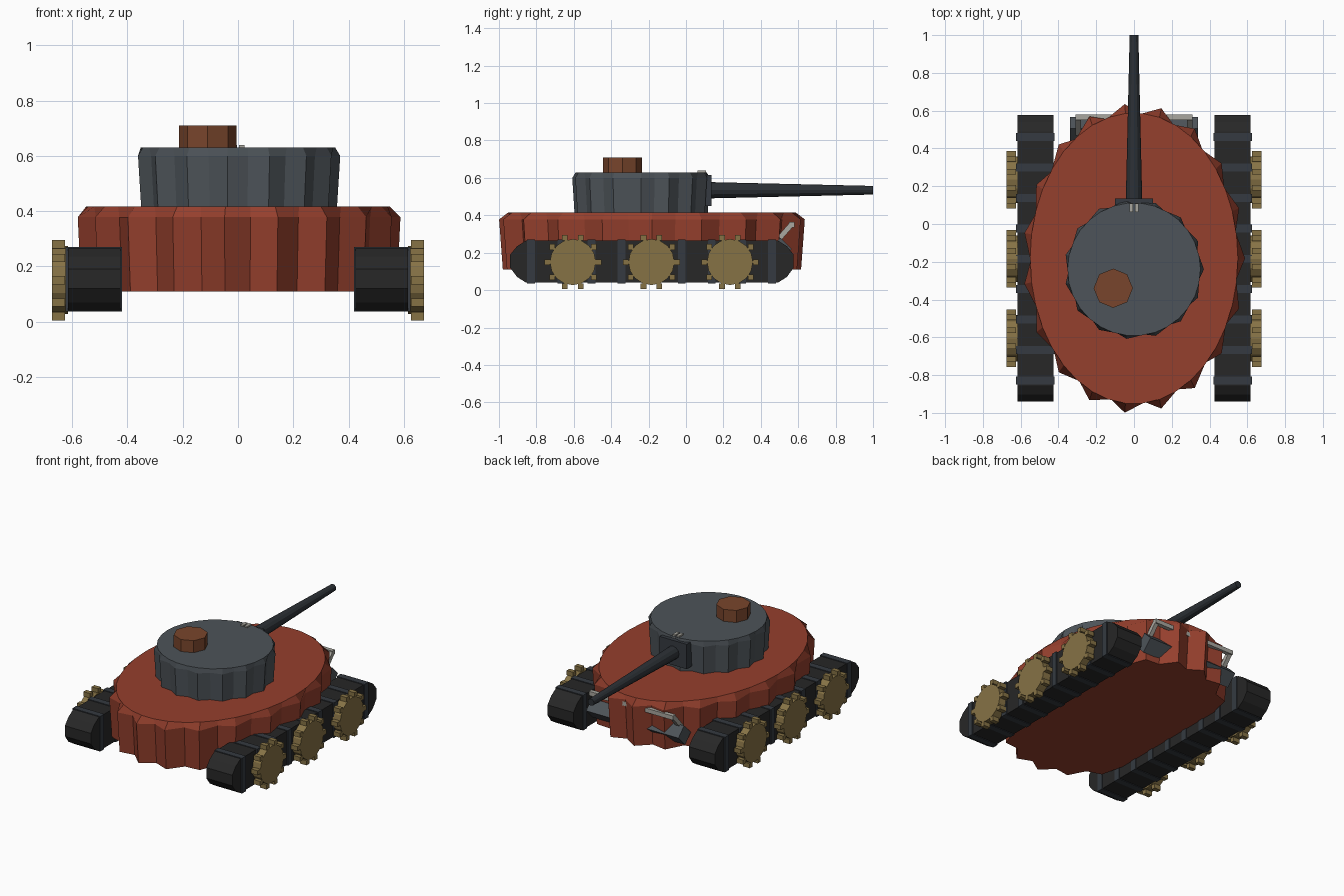
import bpy, bmesh, math
from mathutils import Matrix, Vector

if "Cube" in bpy.data.objects:
    bpy.data.objects.remove(bpy.data.objects["Cube"])


def mat(name, r, g, b):
    m = bpy.data.materials.new(name)
    m.diffuse_color = (r, g, b, 1)
    m.use_nodes = True
    m.node_tree.nodes["Principled BSDF"].inputs["Base Color"].default_value = m.diffuse_color
    return m


RED = mat("hull_red", 0.30, 0.05, 0.026)
STEEL = mat("turret_grey", 0.075, 0.088, 0.10)
RUBBER = mat("track_black", 0.02, 0.02, 0.02)
BAND = mat("band_grey", 0.035, 0.042, 0.052)
GUN = mat("gun_dark", 0.025, 0.03, 0.036)
BRASS = mat("wheel_brass", 0.24, 0.17, 0.06)
RUST = mat("hatch_rust", 0.19, 0.06, 0.025)
PALE = mat("handle_pale", 0.40, 0.39, 0.35)


def finish(bm, name, material):
    bmesh.ops.recalc_face_normals(bm, faces=bm.faces)
    me = bpy.data.meshes.new(name)
    bm.to_mesh(me)
    bm.free()
    me.materials.append(material)
    ob = bpy.data.objects.new(name, me)
    bpy.context.collection.objects.link(ob)
    return ob


def add_box(bm, loc, size, rot=Matrix.Identity(4)):
    m = Matrix.Translation(loc) @ rot @ Matrix.Diagonal((*size, 1))
    bmesh.ops.create_cube(bm, size=1, matrix=m)


def add_cyl(bm, loc, r1, r2, depth, sides, rot=Matrix.Identity(4)):
    bmesh.ops.create_cone(bm, cap_ends=True, segments=sides, radius1=r1, radius2=r2,
                          depth=depth, matrix=Matrix.Translation(loc) @ rot)


def box(name, loc, size, material, rot=Matrix.Identity(4)):
    bm = bmesh.new()
    add_box(bm, loc, size, rot)
    return finish(bm, name, material)


def bar(name, a, b, width, material):
    a, b = Vector(a), Vector(b)
    rot = (b - a).to_track_quat('Z', 'Y').to_matrix().to_4x4()
    return box(name, (a + b) / 2, (width, width, (b - a).length), material, rot)


def fluted_shell(name, cy, teeth, rings, material):
    """rings: (z, peak rx, peak ry, valley factor), joined bottom to top"""
    bm = bmesh.new()
    n = teeth * 2
    loops = []
    for z, rx, ry, valley in rings:
        loop = []
        for i in range(n):
            a = i * math.tau / n
            k = valley if i % 2 else 1
            loop.append(bm.verts.new((rx * k * math.cos(a), cy + ry * k * math.sin(a), z)))
        loops.append(loop)
    for lo, hi in zip(loops, loops[1:]):
        for i in range(n):
            j = (i + 1) % n
            bm.faces.new((lo[i], lo[j], hi[j], hi[i]))
    bm.faces.new(loops[0][::-1])
    bm.faces.new(loops[-1])
    return finish(bm, name, material)


# Fluted oval hull and round turret
fluted_shell("hull", -0.182, 19, [(0.11, 0.575, 0.80, 0.925), (0.378, 0.588, 0.82, 0.925),
                                  (0.416, 0.55, 0.77, 1.0)], RED)
fluted_shell("turret", -0.24, 15, [(0.41, 0.358, 0.358, 0.93), (0.60, 0.37, 0.37, 0.93),
                                   (0.63, 0.352, 0.352, 1.0)], STEEL)

# Hatch on the turret roof
bm = bmesh.new()
add_cyl(bm, (-0.11, -0.34, 0.665), 0.104, 0.104, 0.09, 8)
finish(bm, "roof_hatch", RUST)

# Gun, its mount and the small sight
ROT_Y = Matrix.Rotation(-math.pi / 2, 4, 'X')
bm = bmesh.new()
add_cyl(bm, (0, 0.53, 0.534), 0.045, 0.023, 0.94, 12, ROT_Y)
finish(bm, "gun_barrel", GUN)
box("gun_mount", (0, 0.10, 0.533), (0.20, 0.07, 0.165), BAND)
for x in (-0.014, 0.014):
    box("gun_sight", (x, 0.085, 0.622), (0.02, 0.045, 0.035), PALE)

# Running gear on both sides
end = [(0.86, 0.265), (0.908, 0.235), (0.945, 0.19), (0.945, 0.12), (0.908, 0.07), (0.86, 0.04)]
TRACK_MID = -0.182
outline = [(y - 0.187, z) for y, z in end] + [(-y + 0.187, z) for y, z in reversed(end)]
for side, tag in ((1, "right"), (-1, "left")):
    bm = bmesh.new()
    inner = [bm.verts.new((side * 0.425, TRACK_MID + y, z)) for y, z in outline]
    outer = [bm.verts.new((side * 0.616, TRACK_MID + y, z)) for y, z in outline]
    bm.faces.new(inner)
    bm.faces.new(outer)
    for i in range(len(outline)):
        j = (i + 1) % len(outline)
        bm.faces.new((inner[i], inner[j], outer[j], outer[i]))
    finish(bm, tag + "_track", RUBBER)

    # Raised track bands
    bm = bmesh.new()
    for i in range(9):
        add_box(bm, (side * 0.522, 0.46 - i * 0.161, 0.153), (0.204, 0.042, 0.234))
    finish(bm, tag + "_track_bands", BAND)

    # Toothed wheels
    for y in (-0.605, -0.185, 0.235):
        bm = bmesh.new()
        add_cyl(bm, (side * 0.645, y, 0.15), 0.123, 0.123, 0.058, 16,
                Matrix.Rotation(math.pi / 2, 4, 'Y'))
        for k in range(10):
            a = k * math.tau / 10
            add_box(bm, (side * 0.65, y + 0.137 * math.cos(a), 0.15 + 0.137 * math.sin(a)),
                    (0.048, 0.03, 0.03))
        finish(bm, tag + "_wheel", BRASS)

    # Handle strut at the gun end
    bar(tag + "_handle_strut", (side * 0.295, 0.48, 0.255), (side * 0.295, 0.565, 0.352), 0.028, PALE)

# Tilted cross beam and handle rail under the gun
box("cross_beam", (0, 0.50, 0.215), (0.68, 0.10, 0.085), STEEL, Matrix.Rotation(math.radians(45), 4, 'X'))
bar("handle_rail", (-0.309, 0.565, 0.35), (0.309, 0.565, 0.35), 0.028, PALE)
